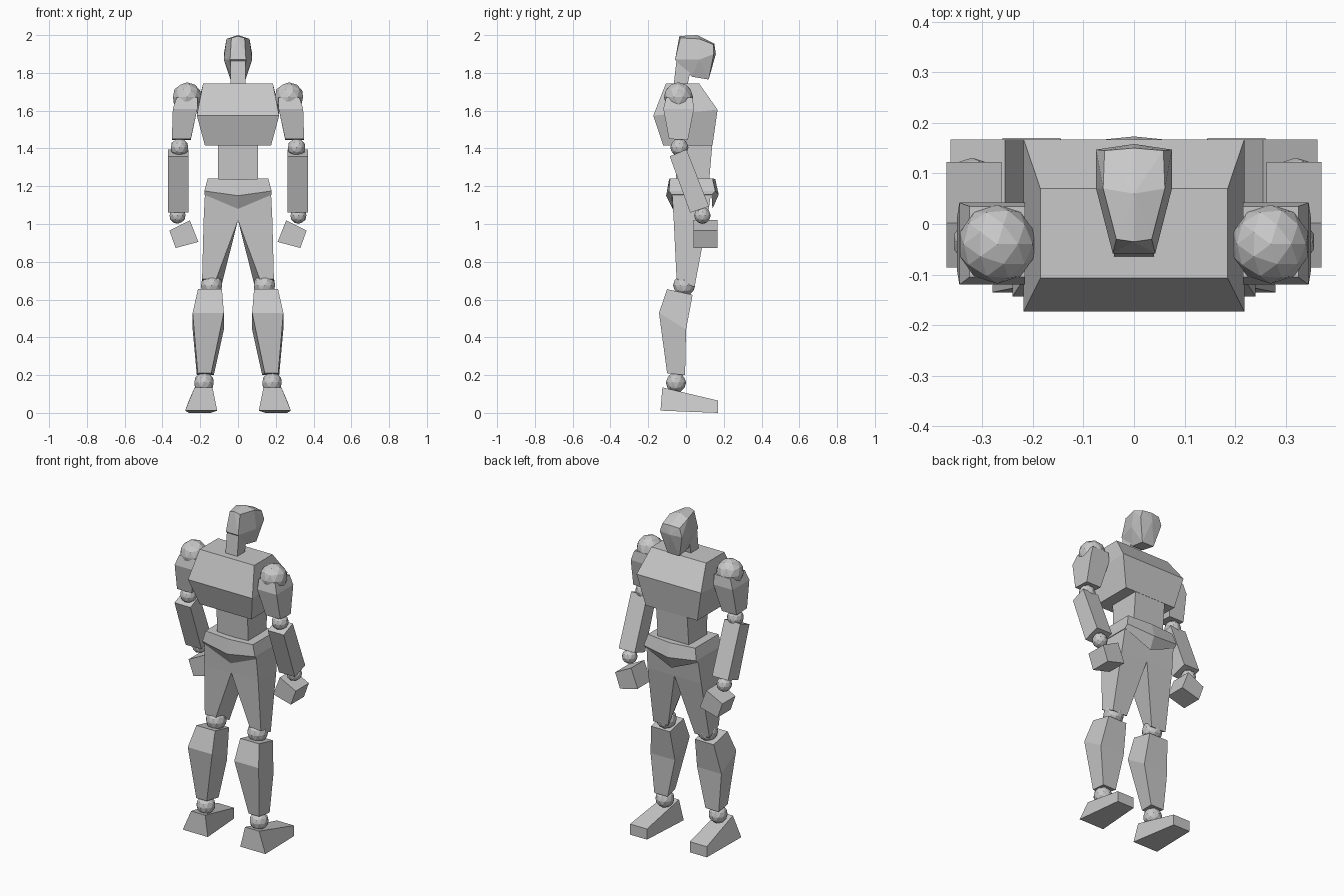
import bpy, bmesh
from mathutils import Vector

if "Cube" in bpy.data.objects:
    bpy.data.objects.remove(bpy.data.objects["Cube"])

mat = bpy.data.materials.new("plain grey")
mat.use_nodes = True
GREY = (0.58, 0.58, 0.58, 1)
mat.diffuse_color = GREY
mat.node_tree.nodes["Principled BSDF"].inputs["Base Color"].default_value = GREY


def finish(name, bm):
    bmesh.ops.recalc_face_normals(bm, faces=bm.faces)
    me = bpy.data.meshes.new(name)
    bm.to_mesh(me)
    bm.free()
    me.materials.append(mat)
    ob = bpy.data.objects.new(name, me)
    bpy.context.collection.objects.link(ob)
    return ob


def loft(name, rings, side=1):
    """Skin a stack of rings of (x, y, z) points and cap both ends."""
    bm = bmesh.new()
    rows = [[bm.verts.new((side * x, y, z)) for x, y, z in r] for r in rings]
    n = len(rows[0])
    for a, b in zip(rows, rows[1:]):
        for i in range(n):
            j = (i + 1) % n
            bm.faces.new((a[i], a[j], b[j], b[i]))
    bm.faces.new(rows[0])
    bm.faces.new(rows[-1])
    return finish(name, bm)


def quad(x0, x1, back, front, back_x=None):
    """Four-cornered ring; back and front are (y, z) pairs."""
    b0, b1 = back_x or (x0, x1)
    return [(b0, *back), (b1, *back), (x1, *front), (x0, *front)]


def sym(w, back, front, back_w=None):
    bw = back_w or w
    return quad(-w, w, back, front, (-bw, bw))


def hull(name, half):
    """Convex block from points mirrored across x."""
    bm = bmesh.new()
    for p in {(s * x, y, z) for x, y, z in half for s in (1, -1)}:
        bm.verts.new(p)
    bmesh.ops.convex_hull(bm, input=bm.verts)
    return finish(name, bm)


def ball(name, centre, r, side):
    bm = bmesh.new()
    bmesh.ops.create_icosphere(bm, subdivisions=2, radius=r)
    x, y, z = centre
    bmesh.ops.translate(bm, verts=bm.verts, vec=Vector((side * x, y, z)))
    return finish(name, bm)


# Head and neck
hull("head", [
    (0, -.035, 1.995), (.035, -.03, 1.985), (0, .06, 2.0), (.061, .07, 1.98),
    (.058, .145, 1.95), (0, .15, 1.955), (.075, .07, 1.87), (.075, .147, 1.9),
    (0, .158, 1.9), (.04, .12, 1.765), (.036, .03, 1.78), (.042, -.058, 1.87)])
loft("neck", [sym(.04, (-.067, 1.72), (.005, 1.72)),
              sym(.04, (-.05, 1.87), (.035, 1.87))])

# Torso
loft("chest", [sym(.175, (-.12, 1.415), (.14, 1.415)),
               sym(.218, (-.173, 1.574), (.167, 1.605)),
               sym(.185, (-.107, 1.743), (.07, 1.743))])
loft("waist", [sym(.105, (-.05, 1.2), (.12, 1.2)),
               sym(.105, (-.06, 1.43), (.14, 1.43))])


# Pelvis: six-cornered rings with a point at centre front and back
def belt(w, back, front, mid_back, mid_front):
    return [(-w, *back), (0, *mid_back), (w, *back),
            (w, *front), (0, *mid_front), (-w, *front)]


loft("pelvis", [
    belt(.178, (-.075, 1.155), (.135, 1.155), (-.07, 1.08), (.14, 1.08)),
    belt(.178, (-.09, 1.175), (.155, 1.175), (-.105, 1.15), (.173, 1.155)),
    belt(.16, (-.085, 1.242), (.14, 1.242), (-.09, 1.235), (.155, 1.238))])

# Limbs, built once per side
for tag, s in (("left", 1), ("right", -1)):
    ball(f"{tag}_shoulder", (.27, -.04, 1.672), .078, s)
    loft(f"{tag}_upper_arm", [
        quad(.25, .35, (-.09, 1.45), (.01, 1.445)),
        quad(.215, .345, (-.12, 1.61), (.042, 1.61)),
        quad(.215, .325, (-.105, 1.67), (.035, 1.67))], s)
    ball(f"{tag}_elbow", (.31, -.035, 1.405), .048, s)
    loft(f"{tag}_forearm", [
        quad(.262, .37, (.022, 1.06), (.122, 1.093)),
        quad(.262, .37, (-.086, 1.358), (.002, 1.395))], s)
    ball(f"{tag}_wrist", (.32, .087, 1.045), .044, s)
    hand = [(.21, .905), (.33, .873), (.363, .965), (.255, 1.02)]
    loft(f"{tag}_hand", [[(x, y, z) for x, z in hand] for y in (.04, .167)], s)

    loft(f"{tag}_thigh", [
        quad(.09, .19, (-.05, .71), (.045, .665), (.115, .19)),
        quad(0, .182, (-.065, 1.02), (.112, 1.02)),
        quad(0, .174, (-.075, 1.18), (.135, 1.18))], s)
    ball(f"{tag}_knee", (.14, -.01, .675), .059, s)
    loft(f"{tag}_shin", [
        quad(.128, .218, (-.1, .21), (-.005, .2), (.142, .213)),
        quad(.075, .24, (-.143, .53), (0, .44)),
        quad(.085, .212, (-.1, .655), (.035, .625))], s)
    ball(f"{tag}_ankle", (.18, -.053, .16), .054, s)
    loft(f"{tag}_foot", [
        quad(.145, .26, (-.135, .012), (.17, 0), (.11, .28)),
        quad(.145, .26, (-.125, .135), (.17, .065), (.135, .23))], s)
